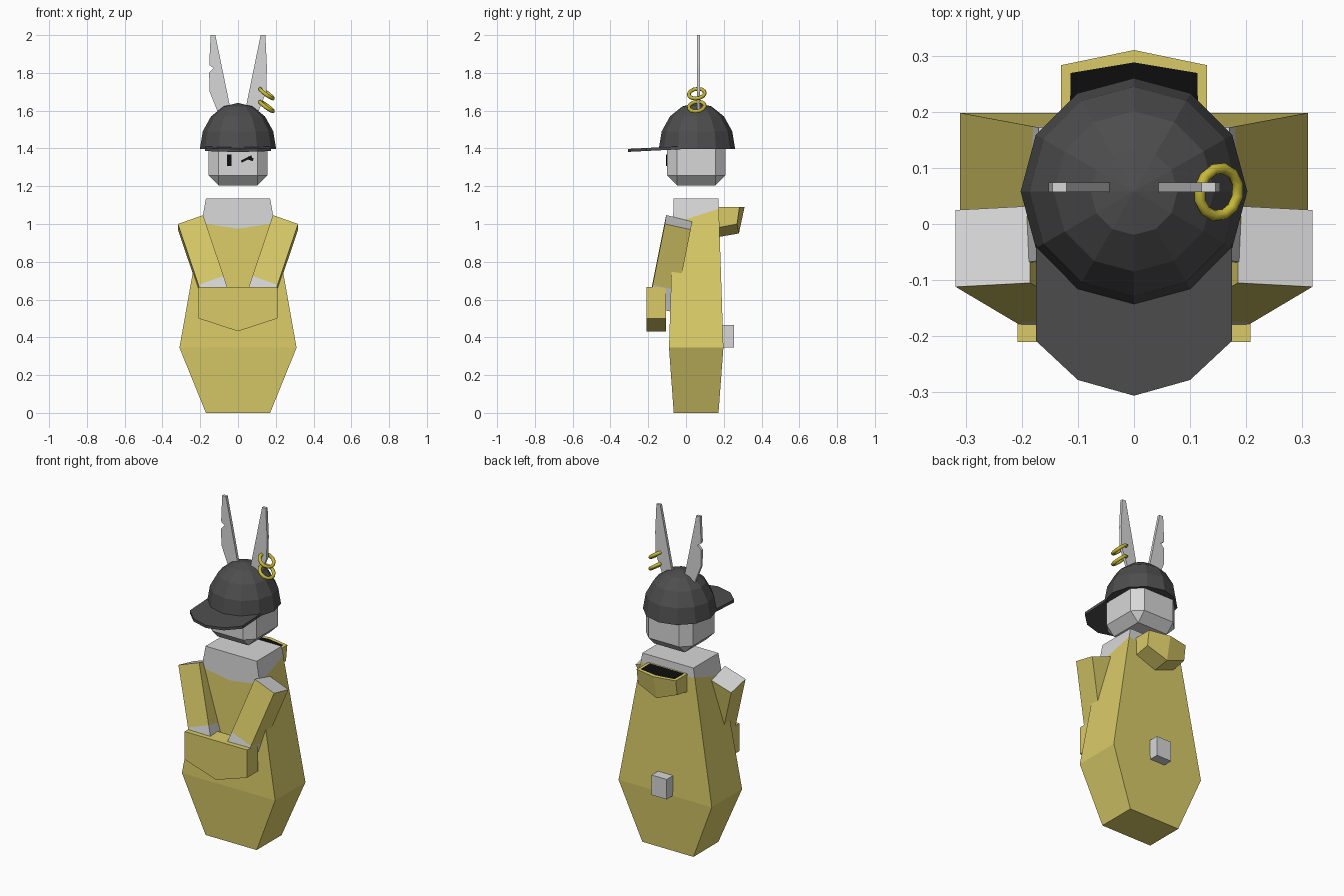
import bpy, bmesh, math
from mathutils import Vector, Matrix

if "Cube" in bpy.data.objects:
    bpy.data.objects.remove(bpy.data.objects["Cube"])


def material(name, r, g, b):
    m = bpy.data.materials.new(name)
    m.use_nodes = True
    m.diffuse_color = (r, g, b, 1)
    bsdf = next(n for n in m.node_tree.nodes if n.type == 'BSDF_PRINCIPLED')
    bsdf.inputs["Base Color"].default_value = (r, g, b, 1)
    bsdf.inputs["Roughness"].default_value = 0.8
    return m


YELLOW = material("cloth yellow", 0.70, 0.60, 0.14)
GREY = material("fur grey", 0.68, 0.68, 0.68)
CHARCOAL = material("cap charcoal", 0.075, 0.075, 0.075)
BLACK = material("black", 0.004, 0.004, 0.004)
GOLD = material("gold", 0.56, 0.48, 0.04)


def finish(name, bm, *mats):
    bmesh.ops.recalc_face_normals(bm, faces=bm.faces)
    me = bpy.data.meshes.new(name)
    bm.to_mesh(me)
    bm.free()
    for m in mats:
        me.materials.append(m)
    ob = bpy.data.objects.new(name, me)
    bpy.context.collection.objects.link(ob)
    return ob


def loft(rings):
    """Join rings of equal point count; returns the mesh, caps and bands."""
    bm = bmesh.new()
    vs = [[bm.verts.new(p) for p in ring] for ring in rings]
    n = len(vs[0])
    caps = [bm.faces.new(vs[0]), bm.faces.new(vs[-1])]
    bands = [[bm.faces.new((a[i], a[(i + 1) % n], b[(i + 1) % n], b[i]))
              for i in range(n)] for a, b in zip(vs, vs[1:])]
    return bm, caps, bands


def rect(x, y0, y1, z):
    return [(-x, y0, z), (x, y0, z), (x, y1, z), (-x, y1, z)]


def slab(name, outline, y0, y1, mat):
    """Extrude an (x, z) outline along y."""
    bm, _, _ = loft([[(x, y, z) for x, z in outline] for y in (y0, y1)])
    return finish(name, bm, mat)


def box(name, centre, size, mat, tilt=0, bevel=0):
    bm = bmesh.new()
    bmesh.ops.create_cube(bm, size=1)
    bmesh.ops.scale(bm, vec=size, verts=bm.verts)
    if bevel:
        bmesh.ops.bevel(bm, geom=bm.edges[:], offset=bevel, segments=1,
                        affect='EDGES')
    bmesh.ops.transform(bm, verts=bm.verts, matrix=Matrix.Translation(centre)
                        @ Matrix.Rotation(tilt, 4, 'Y'))
    return finish(name, bm, mat)


# Body: tapered sack with a slanted neckline, grey above it
bm, _, _ = loft([rect(0.17, -0.065, 0.172, 0), rect(0.31, -0.09, 0.198, 0.345),
                 rect(0.17, -0.065, 0.172, 1.135)])
bmesh.ops.bisect_plane(bm, geom=bm.verts[:] + bm.edges[:] + bm.faces[:],
                       plane_co=(0, 0, 0), plane_no=(1, 0, 0))
neck = Vector((0, -0.07, 0.975))
for s in (-1, 1):
    normal = Vector((-0.15 * s, -0.32, 1))
    faces = [f for f in bm.faces if f.calc_center_median().x * s > 0]
    geom = set(faces)
    for f in faces:
        geom.update(f.verts, f.edges)
    bmesh.ops.bisect_plane(bm, geom=list(geom), plane_co=neck, plane_no=normal)
for f in bm.faces:
    c = f.calc_center_median()
    side = 1 if c.x > 0 else -1
    f.material_index = int((c - neck).dot(Vector((-0.15 * side, -0.32, 1))) > 0)
finish("body", bm, YELLOW, GREY)

# Arms: slanted sleeves with grey shoulder ends and hands
for s, label in ((1, "left"), (-1, "right")):
    end = [(0.185, -0.105, 1.047), (0.318, -0.112, 1.0),
           (0.318, 0.025, 0.97), (0.185, 0.032, 1.015)]
    drop = Vector((-0.118, -0.07, -0.35))
    rings = [[(p.x * s, p.y, p.z) for p in (Vector(e) + drop * t for e in end)]
             for t in (0, 0.92, 1.25)]
    bm, caps, bands = loft(rings)
    for f in caps + bands[1]:
        f.material_index = 1
    finish(label + "_arm", bm, YELLOW, GREY)

# Front pocket
slab("front_pocket", [(-0.208, 0.667), (0.208, 0.667), (0.208, 0.5),
                      (0, 0.432), (-0.208, 0.5)], -0.21, -0.105, YELLOW)

# Hood hanging at the back, with a dark opening
top = [(-0.13, 0.165, 1.09), (0.13, 0.165, 1.09), (0.13, 0.283, 1.09),
       (0, 0.31, 1.09), (-0.13, 0.283, 1.09)]
bottom = [(-0.13, 0.165, 0.98), (0.13, 0.165, 0.98), (0.13, 0.27, 1.0),
          (0, 0.28, 0.95), (-0.13, 0.27, 1.0)]
bm, caps, _ = loft([top, bottom])
keel = bm.verts.new((0, 0.165, 0.93))
old = caps[1]
loop = list(old.verts)
bm.faces.remove(old)
for a, b in zip(loop, loop[1:] + loop[:1]):
    bm.faces.new((a, b, keel))
bmesh.ops.recalc_face_normals(bm, faces=bm.faces)
bmesh.ops.inset_individual(bm, faces=[caps[0]], thickness=0.022)
caps[0].material_index = 1
finish("hood", bm, YELLOW, BLACK)

# Tail
box("tail", (0, 0.22, 0.405), (0.1, 0.07, 0.12), GREY)

# Head with chamfered edges, and the face
box("head", (0, 0.055, 1.36), (0.31, 0.31, 0.31), GREY, bevel=0.053)
box("right_eye", (-0.047, -0.101, 1.338), (0.024, 0.008, 0.06), BLACK)
box("left_eye_wink", (0.045, -0.101, 1.344), (0.062, 0.008, 0.012), BLACK,
    tilt=math.radians(-26))
box("left_eye_lash", (0.066, -0.101, 1.345), (0.03, 0.008, 0.016), BLACK,
    tilt=math.radians(20))

# Cap dome: lower half of a low-poly sphere cut away
bm = bmesh.new()
bmesh.ops.create_uvsphere(bm, u_segments=12, v_segments=8, radius=1)
bmesh.ops.rotate(bm, verts=bm.verts, cent=(0, 0, 0),
                 matrix=Matrix.Rotation(math.radians(90), 3, 'Z'))
cut = bmesh.ops.bisect_plane(bm, geom=bm.verts[:] + bm.edges[:] + bm.faces[:],
                             plane_co=(0, 0, 0), plane_no=(0, 0, 1),
                             clear_inner=True)
bmesh.ops.holes_fill(bm, edges=bm.edges[:])
bmesh.ops.scale(bm, vec=(0.202, 0.202, 0.243), verts=bm.verts)
bmesh.ops.translate(bm, vec=(0, 0.058, 1.398), verts=bm.verts)
finish("cap_dome", bm, CHARCOAL)

# Cap brim: thin sloping plate
plan = [(0.175, -0.03), (0.175, -0.208), (0.1, -0.278), (0, -0.306),
        (-0.1, -0.278), (-0.175, -0.208), (-0.175, -0.03)]
bm, _, _ = loft([[(x, y, 1.413 + 0.05 * y + dz) for x, y in plan]
                 for dz in (0, -0.016)])
finish("cap_brim", bm, CHARCOAL)

# Ears: thin plates, the right one with a notch
inner = [(0.03, 1.55), (0.044, 1.63), (0.12, 2.0), (0.145, 2.0)]
outer = [(0.153, 1.83), (0.15, 1.70), (0.11, 1.6), (0.1, 1.55)]
notch = [(0.152, 1.85), (0.15, 1.84), (0.128, 1.825), (0.153, 1.80)]
slab("left_ear", inner + outer, 0.057, 0.074, GREY)
slab("right_ear", [(-x, z) for x, z in inner + notch + outer[1:]],
     0.057, 0.074, GREY)

# Earrings on the left ear
for z, label in ((1.69, "upper"), (1.622, "lower")):
    bpy.ops.mesh.primitive_torus_add(
        major_segments=12, minor_segments=8, major_radius=0.043,
        minor_radius=0.01, location=(0.151, 0.057, z),
        rotation=(0, math.radians(37), math.radians(-12)))
    ring = bpy.context.object
    ring.name = label + "_earring"
    ring.data.materials.append(GOLD)
    bpy.ops.object.shade_smooth_by_angle(angle=math.radians(50))
